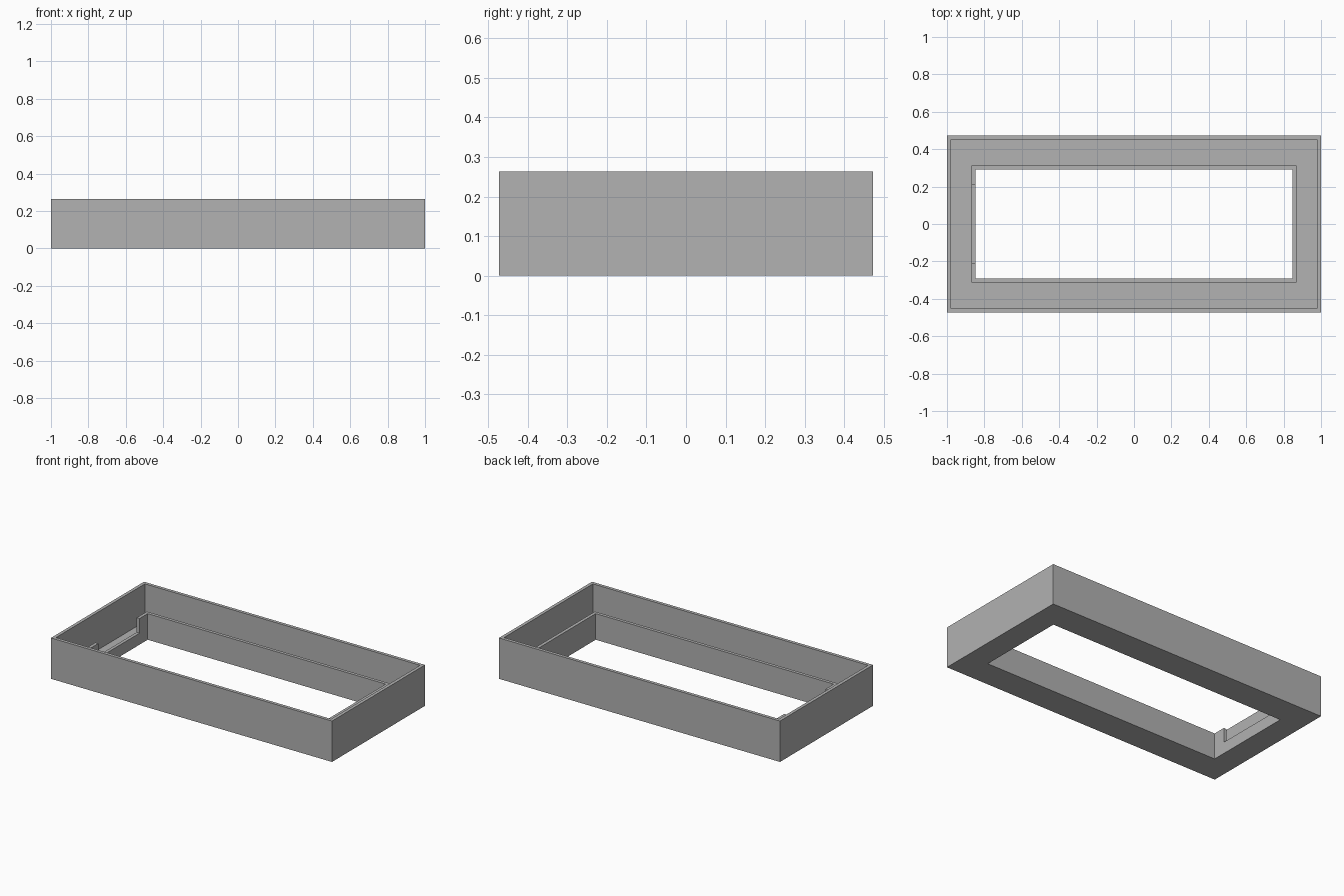
import bpy
import bmesh

default_cube = bpy.data.objects.get("Cube")
if default_cube:
    bpy.data.objects.remove(default_cube, do_unlink=True)

# Overall sizes
WALL = 0.021
OUT_X, OUT_Y, HEIGHT = 1.0, 0.473, 0.263
IN_X, IN_Y, INNER_HEIGHT = 0.847, 0.292, 0.168
NOTCH_HALF, NOTCH_FLOOR = 0.21, 0.074

grey = bpy.data.materials.new("plain grey")
grey.use_nodes = True
colour = (0.445, 0.445, 0.445, 1)
grey.diffuse_color = colour
grey.node_tree.nodes["Principled BSDF"].inputs["Base Color"].default_value = colour


def make_object(name, bm):
    bmesh.ops.recalc_face_normals(bm, faces=bm.faces)
    mesh = bpy.data.meshes.new(name)
    bm.to_mesh(mesh)
    bm.free()
    mesh.materials.append(grey)
    obj = bpy.data.objects.new(name, mesh)
    bpy.context.collection.objects.link(obj)
    return obj


# Trough: a U-shaped section carried round a rectangle (half x, half y, z)
section = [
    (OUT_X, OUT_Y, 0),
    (OUT_X, OUT_Y, HEIGHT),
    (OUT_X - WALL, OUT_Y - WALL, HEIGHT),
    (OUT_X - WALL, OUT_Y - WALL, WALL),
    (IN_X + WALL, IN_Y + WALL, WALL),
    (IN_X + WALL, IN_Y + WALL, INNER_HEIGHT),
    (IN_X, IN_Y, INNER_HEIGHT),
    (IN_X, IN_Y, 0),
]
corners = [(-1, -1), (1, -1), (1, 1), (-1, 1)]
bm = bmesh.new()
rings = [[bm.verts.new((sx * x, sy * y, z)) for sx, sy in corners]
         for x, y, z in section]
for i, ring in enumerate(rings):
    after = rings[(i + 1) % len(rings)]
    for j in range(4):
        k = (j + 1) % 4
        bm.faces.new((ring[j], ring[k], after[k], after[j]))
trough = make_object("rectangular_trough", bm)

# Overflow notch in the inner wall at the -x end
bm = bmesh.new()
bmesh.ops.create_cube(bm, size=1)
bmesh.ops.scale(bm, vec=(WALL * 3, NOTCH_HALF * 2, HEIGHT), verts=bm.verts)
bmesh.ops.translate(bm, verts=bm.verts,
                    vec=(-IN_X - WALL / 2, 0, NOTCH_FLOOR + HEIGHT / 2))
cutter = make_object("notch_cutter", bm)
cutter.hide_render = True

cut = trough.modifiers.new("notch", "BOOLEAN")
cut.operation = "DIFFERENCE"
cut.solver = "EXACT"
cut.object = cutter
bpy.context.view_layer.objects.active = trough
bpy.ops.object.modifier_apply(modifier=cut.name)
bpy.data.objects.remove(cutter, do_unlink=True)
